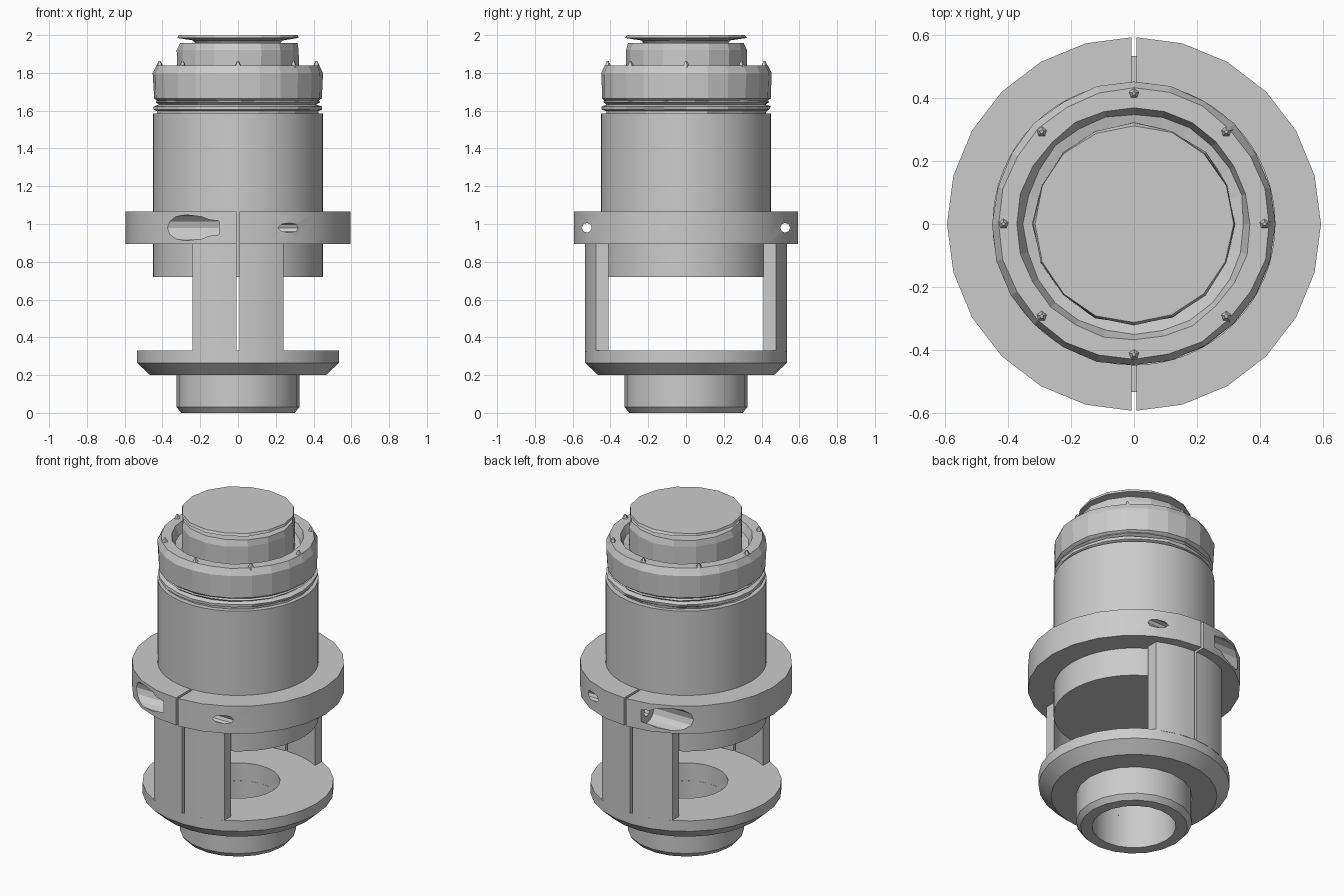
import bpy, bmesh, math, random
from mathutils import Matrix, Vector

random.seed(4)
if "Cube" in bpy.data.objects:
    bpy.data.objects.remove(bpy.data.objects["Cube"])

grey = bpy.data.materials.new("plain grey")
grey.use_nodes = True
COLOUR = (0.6, 0.6, 0.6, 1)
grey.diffuse_color = COLOUR
grey.node_tree.nodes["Principled BSDF"].inputs["Base Color"].default_value = COLOUR


def finish(name, bm):
    bmesh.ops.recalc_face_normals(bm, faces=bm.faces)
    mesh = bpy.data.meshes.new(name)
    bm.to_mesh(mesh)
    bm.free()
    mesh.materials.append(grey)
    obj = bpy.data.objects.new(name, mesh)
    bpy.context.collection.objects.link(obj)
    return obj


def lathe(name, profile, sides, closed=False, jitter=0.0):
    """Turn an (r, z) profile; an open one is capped, a closed one is a tube."""
    bm = bmesh.new()
    rings = []
    for r, z in profile:
        ring = []
        for i in range(sides):
            a = 2 * math.pi * i / sides
            rr = r - random.random() * jitter
            ring.append(bm.verts.new((rr * math.cos(a), rr * math.sin(a), z)))
        rings.append(ring)
    pairs = list(zip(rings, rings[1:]))
    if closed:
        pairs.append((rings[-1], rings[0]))
    else:
        bm.faces.new(rings[0])
        bm.faces.new(rings[-1])
    for a, b in pairs:
        for i in range(sides):
            j = (i + 1) % sides
            bm.faces.new((a[i], a[j], b[j], b[i]))
    return finish(name, bm)


def box(name, centre, size):
    bm = bmesh.new()
    m = Matrix.Translation(centre) @ Matrix.Diagonal(Vector(size).to_4d())
    bmesh.ops.create_cube(bm, size=1, matrix=m)
    return finish(name, bm)


def rod_x(name, x0, x1, y, z, r, sides):
    bm = bmesh.new()
    m = Matrix.Translation(((x0 + x1) / 2, y, z)) @ Matrix.Rotation(math.pi / 2, 4, 'Y')
    bmesh.ops.create_cone(bm, cap_ends=True, segments=sides, radius1=r, radius2=r,
                          depth=x1 - x0, matrix=m)
    return finish(name, bm)


def cut(obj, cutter, operation='DIFFERENCE'):
    mod = obj.modifiers.new("cut", 'BOOLEAN')
    mod.object, mod.operation, mod.solver = cutter, operation, 'EXACT'
    bpy.context.view_layer.objects.active = obj
    bpy.ops.object.modifier_apply(modifier=mod.name)
    bpy.data.objects.remove(cutter)


def smooth(obj, degrees=30):
    bpy.ops.object.select_all(action='DESELECT')
    obj.select_set(True)
    bpy.context.view_layer.objects.active = obj
    bpy.ops.object.shade_smooth_by_angle(angle=math.radians(degrees))


# Lower flange with its hollow spigot
BORE = 0.235
smooth(lathe("lower_spigot", [(BORE, 0), (0.3, 0), (0.325, 0.03), (0.325, 0.22), (BORE, 0.22)],
             20, closed=True))
smooth(lathe("lower_flange", [(BORE, 0.2), (0.465, 0.2), (0.535, 0.265), (0.535, 0.33), (BORE, 0.33)],
             28, closed=True))

# Front and back legs: a tube trimmed to a strip, then slit
legs = lathe("legs", [(0.475, 0.325), (0.535, 0.325), (0.535, 0.91), (0.475, 0.91)], 48, closed=True)
cut(legs, box("strip", (0, 0, 0.6), (0.48, 2, 2)), 'INTERSECT')
cut(legs, box("slit", (0, 0, 0.8), (0.015, 2, 0.94)))
smooth(legs)

# Split clamp ring with counterbored bolt holes
clamp = lathe("clamp_ring", [(0.445, 0.895), (0.595, 0.895), (0.595, 1.065), (0.445, 1.065)],
              24, closed=True)
cut(clamp, box("slit", (0, 0, 1), (0.015, 2, 1)))
for side in (-1, 1):
    cut(clamp, rod_x("bolt_hole", -0.7, 0.7, side * 0.525, 0.98, 0.026, 8))
    cut(clamp, rod_x("bolt_pocket", -0.7, -0.1, side * 0.525, 0.98, 0.068, 12))
smooth(clamp, 20)

# Main barrel
smooth(lathe("barrel", [(0.45, 0.72), (0.45, 1.585)], 64))

# Ragged seal rings in the groove above the barrel
lathe("seal_rings", [(0.43, 1.58), (0.43, 1.597), (0.45, 1.605), (0.45, 1.622),
                     (0.425, 1.632), (0.445, 1.645), (0.43, 1.66)], 24, jitter=0.012)

# Collar with a narrow trough around the neck
lathe("collar", [(0.425, 1.645), (0.45, 1.665), (0.455, 1.8), (0.435, 1.84),
                 (0.375, 1.84), (0.355, 1.79), (0.31, 1.78), (0.31, 1.65)],
      24, closed=True, jitter=0.008)

# Small studs around the collar top
bm = bmesh.new()
for i in range(8):
    a = math.pi * i / 4
    spot = Matrix.Translation((0.415 * math.cos(a), 0.415 * math.sin(a), 1.845))
    bmesh.ops.create_cone(bm, cap_ends=True, segments=5, radius1=0.022, radius2=0.006,
                          depth=0.034, matrix=spot)
finish("collar_studs", bm)

# Neck and its thin top plate
lathe("neck", [(0.325, 1.65), (0.325, 1.92), (0.315, 1.957)], 16, jitter=0.01)
lathe("top_plate", [(0.22, 1.95), (0.24, 1.972), (0.325, 1.985), (0.32, 2.0)], 16, jitter=0.008)
